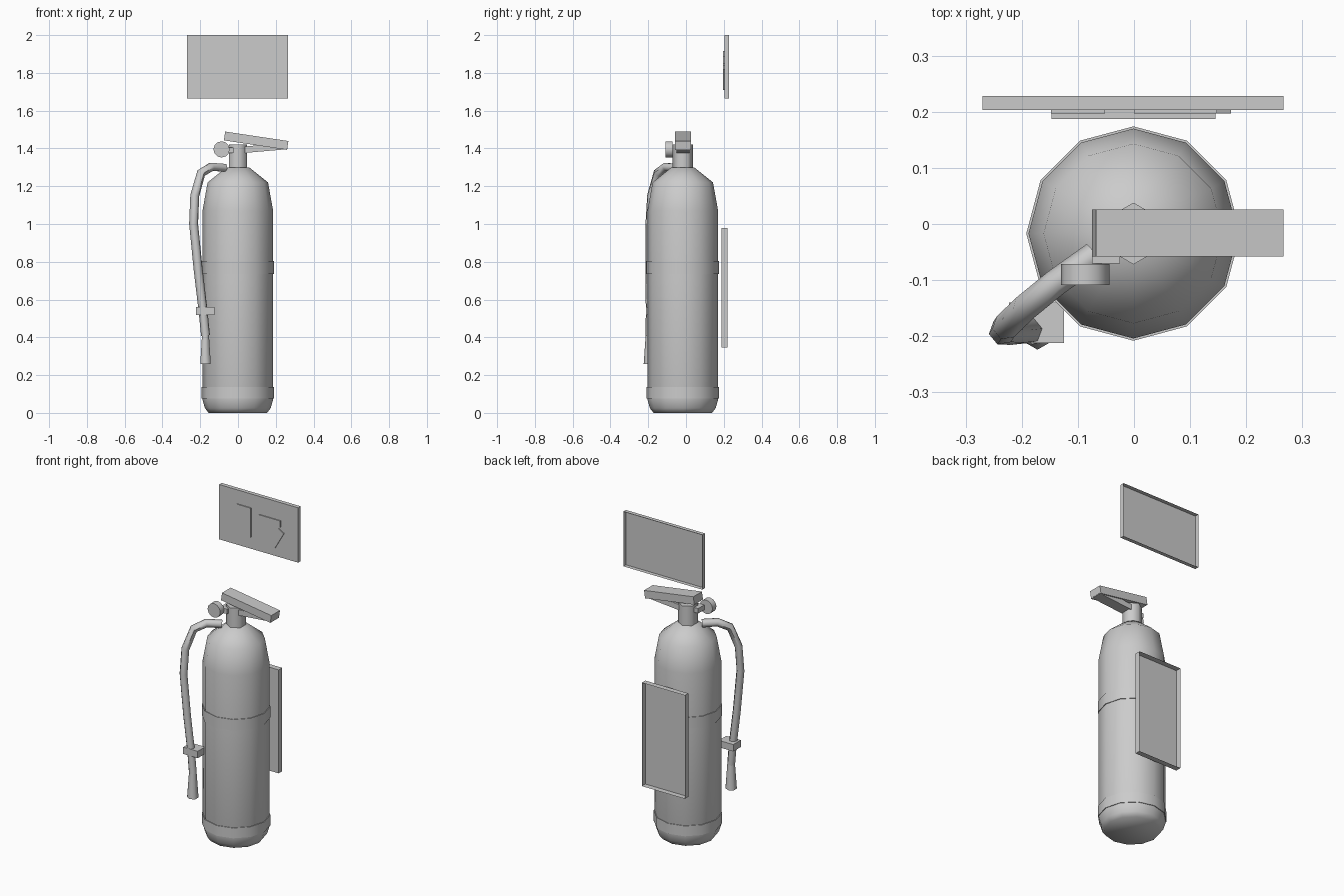
import bpy, bmesh, math
from mathutils import Matrix

if "Cube" in bpy.data.objects:
    bpy.data.objects.remove(bpy.data.objects["Cube"])

CX, CY = -0.001, -0.017  # tank axis


# The whole model is one plain grey
GREY = bpy.data.materials.new("plain grey")
GREY.diffuse_color = (0.6, 0.6, 0.6, 1)
GREY.use_nodes = True
GREY.node_tree.nodes["Principled BSDF"].inputs["Base Color"].default_value = GREY.diffuse_color


def smooth(ob, angle):
    bpy.ops.object.select_all(action='DESELECT')
    ob.select_set(True)
    bpy.context.view_layer.objects.active = ob
    bpy.ops.object.shade_smooth_by_angle(angle=math.radians(angle))


def finish(name, bm, angle=None):
    me = bpy.data.meshes.new(name)
    bm.to_mesh(me)
    bm.free()
    me.materials.append(GREY)
    ob = bpy.data.objects.new(name, me)
    bpy.context.collection.objects.link(ob)
    if angle:
        smooth(ob, angle)
    return ob


def box(name, center, size, tilt=0, open_back=False):
    """Box, tilted about the y axis; open_back leaves out the +y face."""
    bm = bmesh.new()
    m = (Matrix.Translation(center) @ Matrix.Rotation(math.radians(tilt), 4, 'Y')
         @ Matrix.Diagonal((*size, 1)))
    bmesh.ops.create_cube(bm, size=1, matrix=m)
    if open_back:
        bm.normal_update()
        back = [f for f in bm.faces if f.normal.y > 0.9]
        bmesh.ops.delete(bm, geom=back, context='FACES')
    return finish(name, bm)


def lathe(name, profile, sides, center, angle=50, start=0.0):
    """Capped turned shape from (radius, z) points."""
    bm = bmesh.new()
    rings = []
    for r, z in profile:
        rings.append([bm.verts.new((center[0] + r * math.cos(start + math.tau * i / sides),
                                    center[1] + r * math.sin(start + math.tau * i / sides), z))
                      for i in range(sides)])
    for a, b in zip(rings, rings[1:]):
        for i in range(sides):
            j = (i + 1) % sides
            bm.faces.new((a[i], a[j], b[j], b[i]))
    bm.faces.new(rings[0][::-1])
    bm.faces.new(rings[-1])
    bmesh.ops.recalc_face_normals(bm, faces=bm.faces)
    return finish(name, bm, angle)


# Tank and its two straps
lathe("tank", [(0.155, 0), (0.174, 0.025), (0.187, 0.07), (0.187, 1.07),
               (0.160, 1.22), (0.06, 1.30)], 12, (CX, CY), 80)
for name, z0, z1 in (("lower_strap", 0.075, 0.138), ("upper_strap", 0.735, 0.803)):
    lathe(name, [(0.191, z0), (0.191, z1)], 12, (CX, CY))

# Valve neck with squeeze levers
lathe("valve_neck", [(0.055, 1.29), (0.055, 1.42)], 6, (CX, CY), 61, math.pi / 2)
box("upper_lever", (0.096, -0.016, 1.441), (0.338, 0.084, 0.047), 8.5)
box("lower_lever", (0.135, -0.016, 1.402), (0.25, 0.068, 0.034), -5)

# Pressure gauge on a short stem
box("gauge_stem", (-0.05, -0.04, 1.39), (0.05, 0.06, 0.03))
bm = bmesh.new()
bmesh.ops.create_cone(bm, cap_ends=True, segments=12, radius1=0.043, radius2=0.043, depth=0.038,
                      matrix=Matrix.Translation((-0.087, -0.090, 1.395))
                      @ Matrix.Rotation(math.pi / 2, 4, 'X'))
finish("gauge", bm, 40)

# Hose swept along a bent path
path = [(-0.07, -0.055, 1.297), (-0.14, -0.105, 1.303), (-0.195, -0.15, 1.27),
        (-0.229, -0.183, 1.15), (-0.235, -0.192, 1.0), (-0.210, -0.193, 0.75),
        (-0.185, -0.19, 0.54), (-0.172, -0.192, 0.41)]
cu = bpy.data.curves.new("hose", 'CURVE')
cu.dimensions = '3D'
cu.bevel_depth = 0.024
cu.bevel_resolution = 1
cu.use_fill_caps = True
sp = cu.splines.new('POLY')
sp.points.add(len(path) - 1)
for p, co in zip(sp.points, path):
    p.co = (*co, 1)
cu.materials.append(GREY)
hose = bpy.data.objects.new("hose", cu)
bpy.context.collection.objects.link(hose)
bpy.ops.object.select_all(action='DESELECT')
hose.select_set(True)
bpy.context.view_layer.objects.active = hose
bpy.ops.object.convert(target='MESH')
smooth(bpy.context.view_layer.objects.active, 61)

# Nozzle and hose clip
lathe("nozzle", [(0.032, 0.26), (0.020, 0.43)], 6, (-0.172, -0.192), 61, math.pi / 2)
box("hose_clip", (-0.174, -0.176, 0.54), (0.098, 0.072, 0.042))

# Wall plate behind the tank, hollow at the back
box("wall_plate", (-0.001, 0.204, 0.663), (0.292, 0.034, 0.634), open_back=True)

# Hollow sign board with raised pictogram shapes
box("sign_board", (-0.002, 0.2155, 1.832), (0.536, 0.025, 0.336), open_back=True)
box("sign_tank_shape", (-0.1, 0.2, 1.825), (0.096, 0.006, 0.18), open_back=True)
box("sign_bar_shape", (0.074, 0.2, 1.87), (0.148, 0.006, 0.04), open_back=True)
box("sign_stroke_shape", (0.123, 0.2, 1.775), (0.042, 0.006, 0.125), 30, open_back=True)
